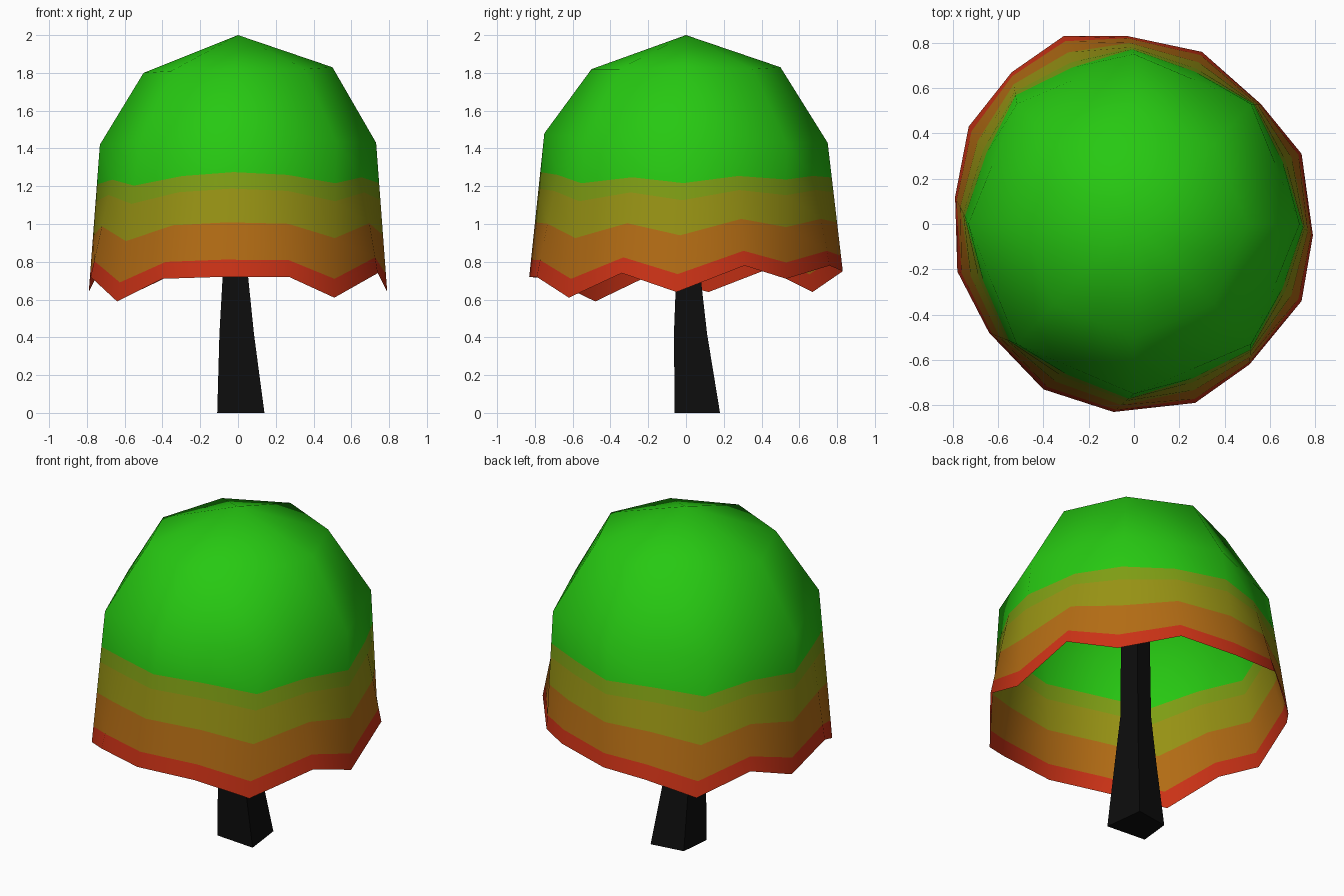
import bpy
import bmesh
from math import cos, sin, pi
from mathutils import Vector

default_cube = bpy.data.objects.get("Cube")
if default_cube:
    bpy.data.objects.remove(default_cube, do_unlink=True)


def make_material(name, colour):
    material = bpy.data.materials.new(name)
    material.use_nodes = True
    material.diffuse_color = (*colour, 1)
    shader = material.node_tree.nodes["Principled BSDF"]
    shader.inputs["Base Color"].default_value = (*colour, 1)
    shader.inputs["Roughness"].default_value = 0.9
    return material


leaf_materials = [
    make_material("leaf green", (0.02, 0.58, 0.006)),
    make_material("yellow green", (0.21, 0.34, 0.007)),
    make_material("olive", (0.31, 0.29, 0.007)),
    make_material("orange brown", (0.45, 0.15, 0.007)),
    make_material("rim red", (0.6, 0.032, 0.008)),
]
trunk_material = make_material("trunk black", (0.004, 0.004, 0.004))


def finish(bm, name, materials):
    mesh = bpy.data.meshes.new(name)
    bm.to_mesh(mesh)
    bm.free()
    for material in materials:
        mesh.materials.append(material)
    obj = bpy.data.objects.new(name, mesh)
    bpy.context.scene.collection.objects.link(obj)
    return obj


def bridge(bm, upper, lower, index=0):
    count = len(upper)
    for i in range(count):
        j = (i + 1) % count
        face = bm.faces.new((upper[i], lower[i], lower[j], upper[j]))
        face.material_index = index


def octagon_ring(radius, heights):
    """Eight corners with the middle of each side added."""
    corners = [Vector((radius * cos(i * pi / 4), radius * sin(i * pi / 4), z))
               for i, z in enumerate(heights)]
    ring = []
    for i, corner in enumerate(corners):
        ring += [corner, (corner + corners[(i + 1) % len(corners)]) / 2]
    return ring


# Canopy: open dome with a ragged rim, banded by height above the rim
rim = [Vector(p) for p in (
    (.79, -.05, .64), (.74, .31, .78), (.56, .53, .71), (.3, .76, .78),
    (-.03, .83, .75), (-.31, .83, .75), (-.54, .67, .64), (-.73, .43, .76),
    (-.79, .12, .64), (-.78, -.21, .72), (-.64, -.48, .59), (-.4, -.73, .71),
    (-.09, -.83, .72), (.27, -.79, .72), (.51, -.62, .61), (.74, -.34, .74))]
shoulder = octagon_ring(.5, (1.83, 1.82, 1.83, 1.82, 1.8, 1.81, 1.82, 1.82))
middle = octagon_ring(.75, (1.43, 1.43, 1.43, 1.42, 1.42, 1.43, 1.48, 1.44))
for point in middle:
    point.x *= .975

bm = bmesh.new()
pole = bm.verts.new((0, 0, 2))
rows = [shoulder, middle]
for fraction in (.73, .615, .38, .12, 0):
    rows.append([low.lerp(high, fraction) for low, high in zip(rim, middle)])
rows = [[bm.verts.new(p) for p in row] for row in rows]
top = rows[0]
for i in range(len(top)):
    bm.faces.new((pole, top[i], top[(i + 1) % len(top)]))
for i in range(len(rows) - 1):
    bridge(bm, rows[i], rows[i + 1], max(0, i - 1))
for face in bm.faces:
    face.smooth = True
finish(bm, "canopy", leaf_materials)

# Trunk: tapering, slightly bent four-sided post
base = ((-.11, -.04), (.14, -.06), (.11, .18), (-.09, .15))
sections = (  # height, scale, shift in x, shift in y
    (0, 1, 0, 0), (.42, .73, -.018, -.02),
    (.72, .54, -.022, -.02), (1.3, .5, -.02, -.02))
bm = bmesh.new()
rings = [[bm.verts.new((x * s + dx, y * s + dy, z)) for x, y in base]
         for z, s, dx, dy in sections]
for low, high in zip(rings, rings[1:]):
    bridge(bm, high, low)
bm.faces.new(rings[0][::-1])
bm.faces.new(rings[-1])
finish(bm, "trunk", [trunk_material])
